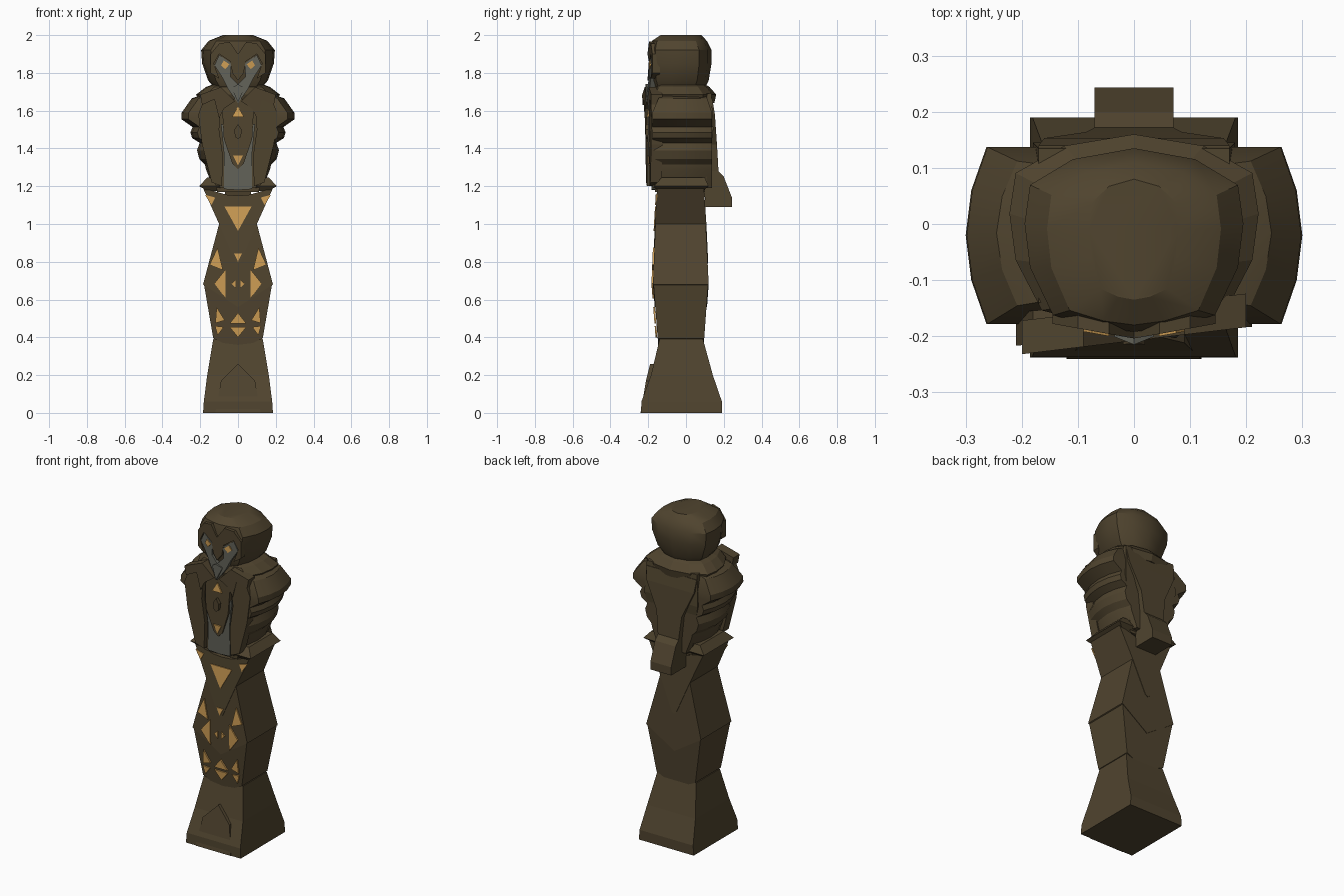
import bpy, bmesh, math

cube = bpy.data.objects.get("Cube")
if cube:
    bpy.data.objects.remove(cube, do_unlink=True)


def material(name, rgb):
    m = bpy.data.materials.new(name)
    m.use_nodes = True
    m.diffuse_color = (*rgb, 1)
    m.node_tree.nodes["Principled BSDF"].inputs["Base Color"].default_value = (*rgb, 1)
    return m


WOOD = material("dark wood", (0.08, 0.058, 0.028))
GOLD = material("gold inlay", (0.62, 0.34, 0.09))
GREY = material("grey stone", (0.125, 0.125, 0.1))


def finish(name, bm, mat, smooth=False):
    bmesh.ops.recalc_face_normals(bm, faces=bm.faces)
    me = bpy.data.meshes.new(name)
    bm.to_mesh(me)
    bm.free()
    me.materials.append(mat)
    ob = bpy.data.objects.new(name, me)
    bpy.context.collection.objects.link(ob)
    if smooth:
        bpy.ops.object.select_all(action="DESELECT")
        ob.select_set(True)
        bpy.context.view_layer.objects.active = ob
        bpy.ops.object.shade_smooth_by_angle(angle=math.radians(28))
    return ob


def loft(name, rings, mat=WOOD, smooth=False):
    """Skin a stack of equal-sized closed rings and cap both ends."""
    bm = bmesh.new()
    rows = [[bm.verts.new(p) for p in ring] for ring in rings]
    n = len(rows[0])
    for a, b in zip(rows, rows[1:]):
        for i in range(n):
            j = (i + 1) % n
            bm.faces.new((a[i], a[j], b[j], b[i]))
    bm.faces.new(rows[0])
    bm.faces.new(rows[-1])
    return finish(name, bm, mat, smooth)


def box_ring(z, hx, y0, y1):
    return [(-hx, y0, z), (hx, y0, z), (hx, y1, z), (-hx, y1, z)]


ROUND = [(0, 1), (.56, .88), (.95, .6), (1, .18), (.95, -.3), (.74, -.82), (.35, -.95), (0, -1)]


def round_ring(z, hx, y0, y1):
    outline = ROUND + [(-x, y) for x, y in ROUND[-2:0:-1]]
    return [(hx * x, (y0 + y1) / 2 + (y1 - y0) / 2 * y, z) for x, y in outline]


def along(*table):
    """Piecewise linear y as a function of height."""
    def y_at(x, z):
        if z <= table[0][0]:
            return table[0][1]
        for (z0, a), (z1, b) in zip(table, table[1:]):
            if z <= z1:
                return a + (b - a) * (z - z0) / (z1 - z0)
        return table[-1][1]
    return y_at


def panel(name, half, front, depth, mat=WOOD, pair=False, back=None):
    """Extruded outline, mirrored in x: one symmetric shape or a left/right pair."""
    flip = [(-x, z) for x, z in reversed(half)]
    if pair:
        shapes = [half, flip]
    else:
        shapes = [half + [p for p in flip if p[0] < 0]]
    bm = bmesh.new()
    for shape in shapes:
        f = [bm.verts.new((x, front(x, z), z)) for x, z in shape]
        b = [bm.verts.new((x, back(x, z) if back else front(x, z) + depth, z)) for x, z in shape]
        bm.faces.new(f)
        bm.faces.new(b)
        for i in range(len(f)):
            j = (i + 1) % len(f)
            bm.faces.new((f[i], f[j], b[j], b[i]))
    return finish(name, bm, mat)


def shifted(fn, d):
    return lambda x, z: fn(x, z) + d


# Base block and raised toe
loft("base", [box_ring(*r) for r in [
    (0, .185, -.238, .19), (.06, .181, -.236, .19), (.2, .163, -.185, .142),
    (.39, .131, -.14, .09)]])
panel("toe", [(0, .26), (.09, .17), (.12, 0)], along((0, -.241), (.05, -.241), (.26, -.19)), .06)

# Stacked body blocks with pointed lower edges
front = along((.36, -.153), (.68, -.178), (1, -.165), (1.19, -.153))
rear = along((.36, .1), (.68, .123), (1, .108), (1.19, .095))


def body(name, half, inset):
    panel(name, half, shifted(front, inset), 0, back=shifted(rear, -inset))


body("lower_body", [(0, .68), (.18, .68), (.131, .395), (.08, .37), (0, .36)], .006)
body("middle_body", [(0, 1), (.1, 1), (.185, .68), (0, .56)], .003)
body("upper_body", [(0, 1.15), (.06, 1.155), (.185, 1.19), (.1, 1), (.015, .8), (0, .79)], 0)

# Gold inlays on the body
inlay = shifted(front, -.005)
for name, half in [
    ("large_triangle", [(0, 1.093), (.072, 1.093), (0, .963)]),
    ("small_triangle", [(0, .845), (.022, .845), (0, .8)]),
    ("upper_diamond", [(0, .53), (.045, .472)]),
    ("lower_diamond", [(0, .455), (.045, .455), (0, .4)]),
]:
    panel(name, half, inlay, .009, GOLD)
for name, half in [
    ("corner_inlays", [(.12, 1.14), (.175, 1.155), (.14, 1.1)]),
    ("shoulder_inlays", [(.108, .875), (.08, .757), (.15, .785)]),
    ("side_inlays", [(.065, .76), (.125, .685), (.065, .605)]),
    ("center_inlays", [(.035, .685), (.012, .705), (.012, .66)]),
    ("hip_inlays", [(.113, .56), (.07, .49), (.12, .475)]),
    ("low_inlays", [(.075, .455), (.122, .46), (.108, .41)]),
]:
    panel(name, half, inlay, .009, GOLD, pair=True)

# Flared skirt, chest core and collar
loft("skirt", [box_ring(*r) for r in [
    (1.175, .16, -.15, .09), (1.2, .205, -.17, .12), (1.245, .165, -.13, .1)]])
loft("torso", [box_ring(*r) for r in [
    (1.17, .11, -.165, .1), (1.5, .18, -.17, .145), (1.69, .17, -.14, .135)]])
loft("collar", [round_ring(*r) for r in [
    (1.64, .2, -.17, .15), (1.685, .222, -.185, .16), (1.725, .17, -.175, .125),
    (1.74, .13, -.15, .1)]])

# Wings with stepped feather bands, barrel-shaped from front to back
steps = [(.13, 1.19), (.17, 1.29), (.175, 1.315), (.205, 1.345), (.217, 1.39), (.203, 1.43),
         (.243, 1.455), (.252, 1.485), (.24, 1.513), (.3, 1.555), (.298, 1.59),
         (.245, 1.665), (.17, 1.69)]
BULGE = [(-.178, .037), (-.1, .01), (-.02, 0), (.06, .01), (.137, .037)]
for side, label in ((1, "left"), (-1, "right")):
    rings = []
    for x, z in steps:
        k = 1 if z < 1.6 else 1 - 2.8 * (z - 1.6)
        rings.append([(side * .06, -.178 * k, z)] + [(side * (x - d), y * k, z) for y, d in BULGE]
                     + [(side * .06, .137 * k, z)])
    loft(label + "_wing", rings, smooth=True)

# Tail running down the back
loft("tail", [box_ring(*r) for r in [
    (1.09, .07, .1, .243), (1.14, .07, .1, .243), (1.25, .07, .08, .2), (1.28, .07, .08, .172),
    (1.42, .085, .08, .164), (1.58, .16, .08, .153), (1.66, .17, .08, .14)]])

# Chest panels, wing edges and lappets
chest = along((1.28, -.192), (1.5, -.207), (1.66, -.192))
panel("grey_chest", [(0, 1.5), (.09, 1.53), (.073, 1.36), (.075, 1.185), (0, 1.18)],
      along((1.18, -.182), (1.5, -.192)), .06, GREY)
panel("chest_shield", [(0, 1.67), (.085, 1.64), (.075, 1.45), (.03, 1.32), (0, 1.29)], chest, .05)
panel("chest_ridge", [(0, 1.53), (.02, 1.5), (.015, 1.46), (0, 1.45)], shifted(chest, -.008), .03)
panel("upper_chest_inlay", [(0, 1.622), (.032, 1.567)], shifted(chest, -.005), .009, GOLD)
panel("lower_chest_inlay", [(0, 1.362), (.026, 1.362), (0, 1.31)], shifted(chest, -.005), .009, GOLD)
panel("wing_edges", [(.085, 1.68), (.18, 1.66), (.21, 1.58), (.19, 1.42), (.14, 1.22),
                     (.085, 1.2), (.08, 1.36), (.1, 1.5)],
      lambda x, z: -.2 + .08 * x, .06, pair=True)
panel("lappets", [(.015, 1.65), (.09, 1.725), (.2, 1.685), (.19, 1.63), (.125, 1.66), (.1, 1.56),
                  (.075, 1.61)],
      lambda x, z: -.208 + .12 * x, .06, pair=True)

# Head
loft("head", [round_ring(*r) for r in [
    (1.72, .125, -.17, .1), (1.76, .158, -.185, .12), (1.85, .19, -.192, .135),
    (1.92, .195, -.192, .135), (1.97, .155, -.18, .11), (2, .08, -.135, .08)]], smooth=True)


def face(x, z):
    return -.2 + .18 * abs(x)


# Brow frame, grey mask with beak, and eyes
panel("brow", [(0, 1.9), (.045, 1.965), (.1, 1.955), (.145, 1.9), (.145, 1.8), (.1, 1.77),
               (.128, 1.85), (.1, 1.9), (.04, 1.86), (.03, 1.8), (0, 1.76)], shifted(face, -.004), .04)
panel("mask", [(0, 1.74), (.04, 1.78), (.035, 1.85), (.1, 1.895), (.125, 1.84), (.08, 1.77),
               (.05, 1.71), (0, 1.64)], shifted(face, -.002), .04, GREY)
panel("beak", [(0, 1.74), (.035, 1.72), (0, 1.645)],
      lambda x, z: -.215 + .4 * abs(x), .03, GREY)
panel("eyes", [(.045, 1.845), (.075, 1.865), (.09, 1.84), (.068, 1.82)],
      shifted(face, -.008), .009, GOLD, pair=True)
